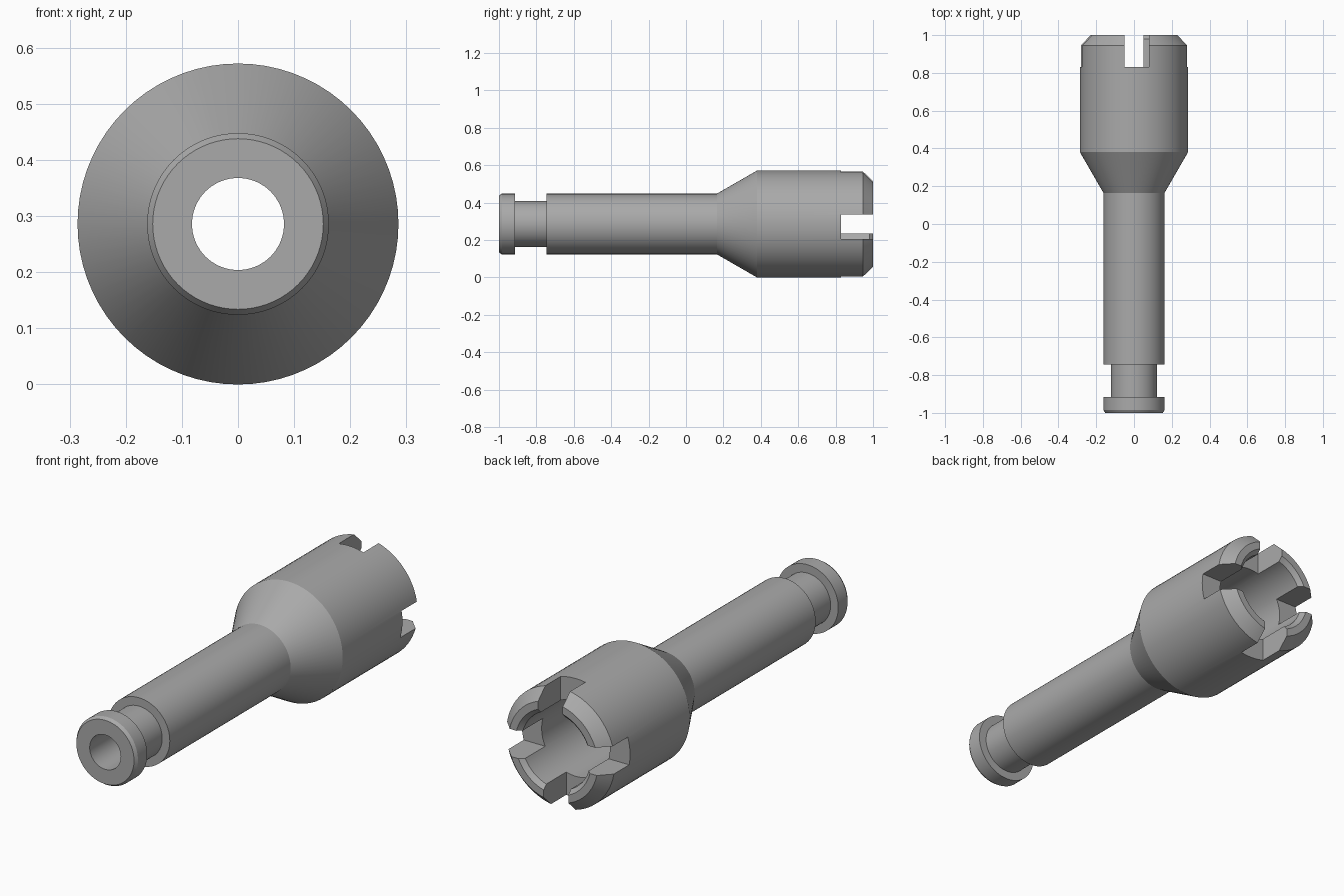
import bpy, bmesh, math
from mathutils import Matrix, Vector

cube = bpy.data.objects.get("Cube")
if cube:
    bpy.data.objects.remove(cube, do_unlink=True)

AXIS_Z = 0.286
SEGMENTS = 72

steel = bpy.data.materials.new("grey_steel")
steel.use_nodes = True
colour = (0.4, 0.4, 0.4, 1)
steel.diffuse_color = colour
steel.node_tree.nodes["Principled BSDF"].inputs["Base Color"].default_value = colour


def make_object(name, bm):
    bmesh.ops.recalc_face_normals(bm, faces=bm.faces)
    mesh = bpy.data.meshes.new(name)
    bm.to_mesh(mesh)
    bm.free()
    mesh.materials.append(steel)
    obj = bpy.data.objects.new(name, mesh)
    bpy.context.collection.objects.link(obj)
    return obj


# Closed section (radius, y): outside from front to back, then bore back to front
section = [
    (0.152, -1), (0.162, -0.985), (0.162, -0.915),   # end flange
    (0.122, -0.915), (0.122, -0.745),                # groove
    (0.162, -0.745), (0.162, 0.165),                 # shank
    (0.286, 0.38), (0.286, 0.945), (0.235, 1),       # head
    (0.2, 1), (0.18, 0.98), (0.18, 0.4),             # wide socket
    (0.082, 0.4), (0.082, -1),                       # narrow bore
]

# Lathe the section around the y axis
bm = bmesh.new()
rings = []
for i in range(SEGMENTS):
    a = math.tau * i / SEGMENTS
    rings.append([bm.verts.new((r * math.sin(a), y, AXIS_Z + r * math.cos(a)))
                  for r, y in section])
for i in range(SEGMENTS):
    here, there = rings[i], rings[(i + 1) % SEGMENTS]
    for j in range(len(section)):
        k = (j + 1) % len(section)
        bm.faces.new((here[j], here[k], there[k], there[j]))
body = make_object("slotted_socket_shaft", bm)

# Four offset slots cut into the rim, repeated by quarter turns
bm = bmesh.new()
for quarter in range(4):
    turn = Matrix.Rotation(quarter * math.pi / 2, 4, 'Y')
    place = (Matrix.Translation((0, 0, AXIS_Z)) @ turn
             @ Matrix.Translation((0.015, 0.965, 0.25))
             @ Matrix.Diagonal(Vector((0.13, 0.27, 0.3, 1))))
    bmesh.ops.create_cube(bm, size=1, matrix=place)
cutter = make_object("slot_cutter", bm)
cutter.hide_render = True

cut = body.modifiers.new("slots", 'BOOLEAN')
cut.operation = 'DIFFERENCE'
cut.solver = 'EXACT'
cut.object = cutter

bpy.ops.object.select_all(action='DESELECT')
body.select_set(True)
bpy.context.view_layer.objects.active = body
bpy.ops.object.modifier_apply(modifier=cut.name)
bpy.data.objects.remove(cutter, do_unlink=True)
bpy.ops.object.shade_smooth_by_angle(angle=math.radians(25))
